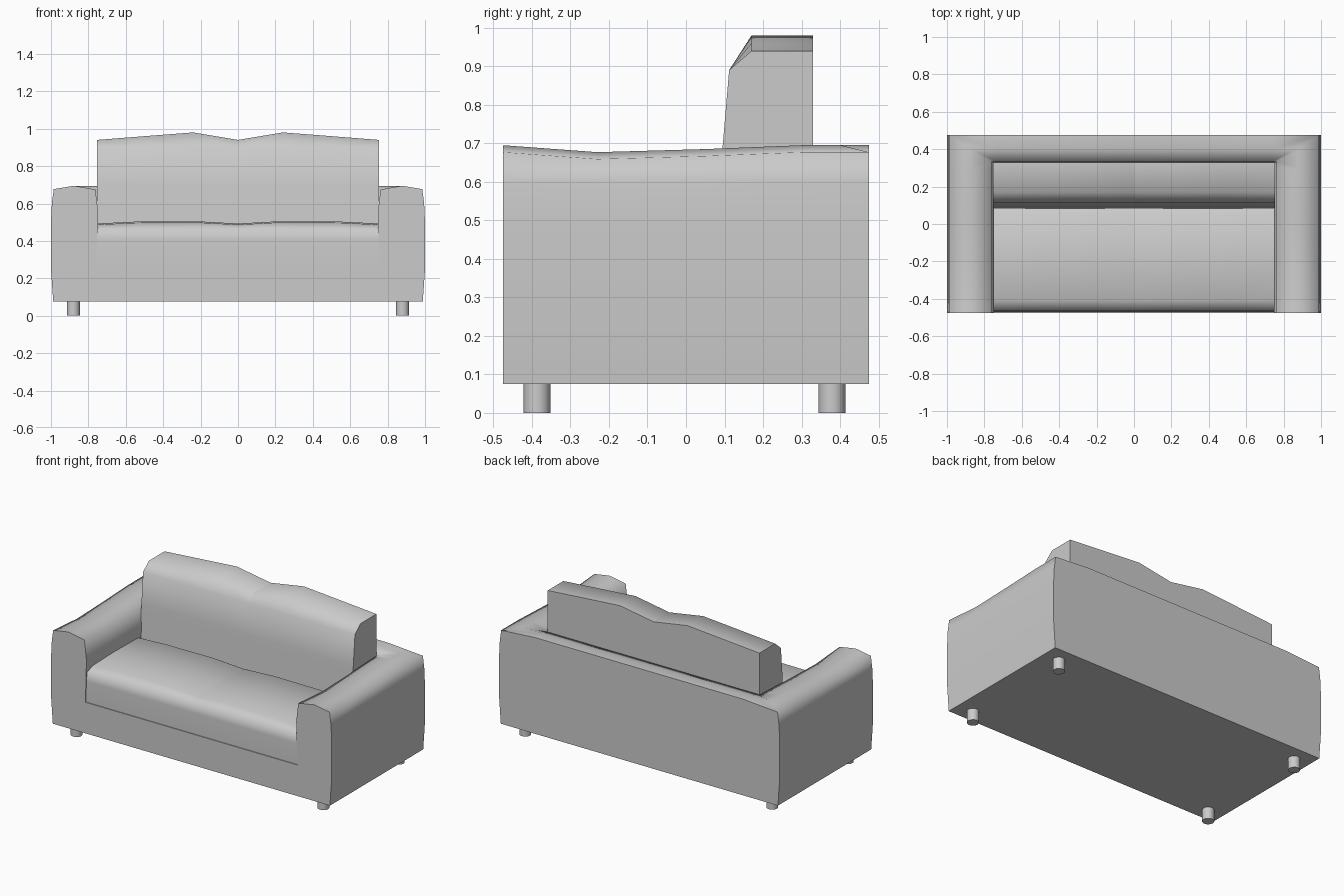
import bpy, bmesh, math

if "Cube" in bpy.data.objects:
    bpy.data.objects.remove(bpy.data.objects["Cube"])


def finish(obj, mirror=True, angle=75):
    if mirror:
        mod = obj.modifiers.new("mirror", 'MIRROR')
        mod.use_mirror_merge = False
    bpy.ops.object.select_all(action='DESELECT')
    obj.select_set(True)
    bpy.context.view_layer.objects.active = obj
    bpy.ops.object.shade_smooth_by_angle(angle=math.radians(angle))


def loft(name, rings, end_cap=True):
    bm = bmesh.new()
    vs = [[bm.verts.new(p) for p in r] for r in rings]
    n = len(rings[0])
    for a, b in zip(vs, vs[1:]):
        for i in range(n):
            j = (i + 1) % n
            bm.faces.new((a[i], a[j], b[j], b[i]))
    bm.faces.new(vs[0][::-1])
    if end_cap:
        bm.faces.new(vs[-1])
    bmesh.ops.recalc_face_normals(bm, faces=bm.faces[:])
    # an open half-shell needs an outward check against its first cap
    bm.faces.ensure_lookup_table()
    me = bpy.data.meshes.new(name)
    bm.to_mesh(me)
    bm.free()
    obj = bpy.data.objects.new(name, me)
    bpy.context.collection.objects.link(obj)
    return obj


# Arms and back: one padded section swept round a U (t runs outer to inner)
section = [(0.05, 0.075), (0.0, 0.25), (0.0, 0.5), (0.02, 0.6), (0.06, 0.677),
           (0.5, 0.695), (0.97, 0.675), (1.03, 0.55), (1.0, 0.275), (1.0, 0.075)]


def arm_ring(y, drop):
    return [(1 - 0.245 * t, y, z - (drop if z > 0.65 else 0)) for t, z in section]


def back_ring(x):
    return [(x, 0.475 - 0.145 * max(t, 0) * (t > 0.1),
             0.695 if t == 0.06 else z) for t, z in section]


corner = [(1 - 0.245 * t, 0.475 - 0.145 * t * (t > 0.1), z) for t, z in section]
rings = [arm_ring(-0.475, 0), arm_ring(-0.23, 0.018), arm_ring(0.05, 0.01),
         arm_ring(0.3, 0), corner, back_ring(0.74), back_ring(0)]
finish(loft("arms_and_back", rings))

# Base under the seat
base = [(-0.475, 0.075), (-0.475, 0.275), (0.34, 0.275), (0.34, 0.075)]
finish(loft("seat_base", [[(x, y, z) for y, z in base] for x in (-0.76, 0.76)]), False)

# Seat cushions
seat = [(-0.47, 0.275), (-0.47, 0.41), (-0.465, 0.465), (-0.41, 0.487), (-0.2, 0.493),
        (0.055, 0.49), (0.12, 0.44), (0.12, 0.275)]
rings = [[(x, y, z + (dz if z > 0.43 and y > -0.45 else 0)) for y, z in seat]
         for x, dz in ((0, 0), (0.22, 0.012), (0.55, 0.01), (0.755, 0))]
finish(loft("seat_cushions", rings))

# Back cushions with a crowned top
back = [(0.33, 0.44), (0.08, 0.44), (0.095, 0.69), (0.112, 0.89), (0.17, 0.94), (0.33, 0.94)]
rings = [[(x, y, z + (dz if z > 0.93 else 0)) for y, z in back]
         for x, dz in ((0, 0), (0.24, 0.04), (0.5, 0.02), (0.755, 0))]
finish(loft("back_cushions", rings))

# Legs
for y, label in ((-0.387, "front"), (0.379, "back")):
    ring = [(0.88 + 0.035 * math.cos(a), y + 0.035 * math.sin(a))
            for a in (i * math.tau / 16 for i in range(16))]
    finish(loft(label + "_legs", [[(x, yy, z) for x, yy in ring] for z in (0, 0.08)]), angle=40)
